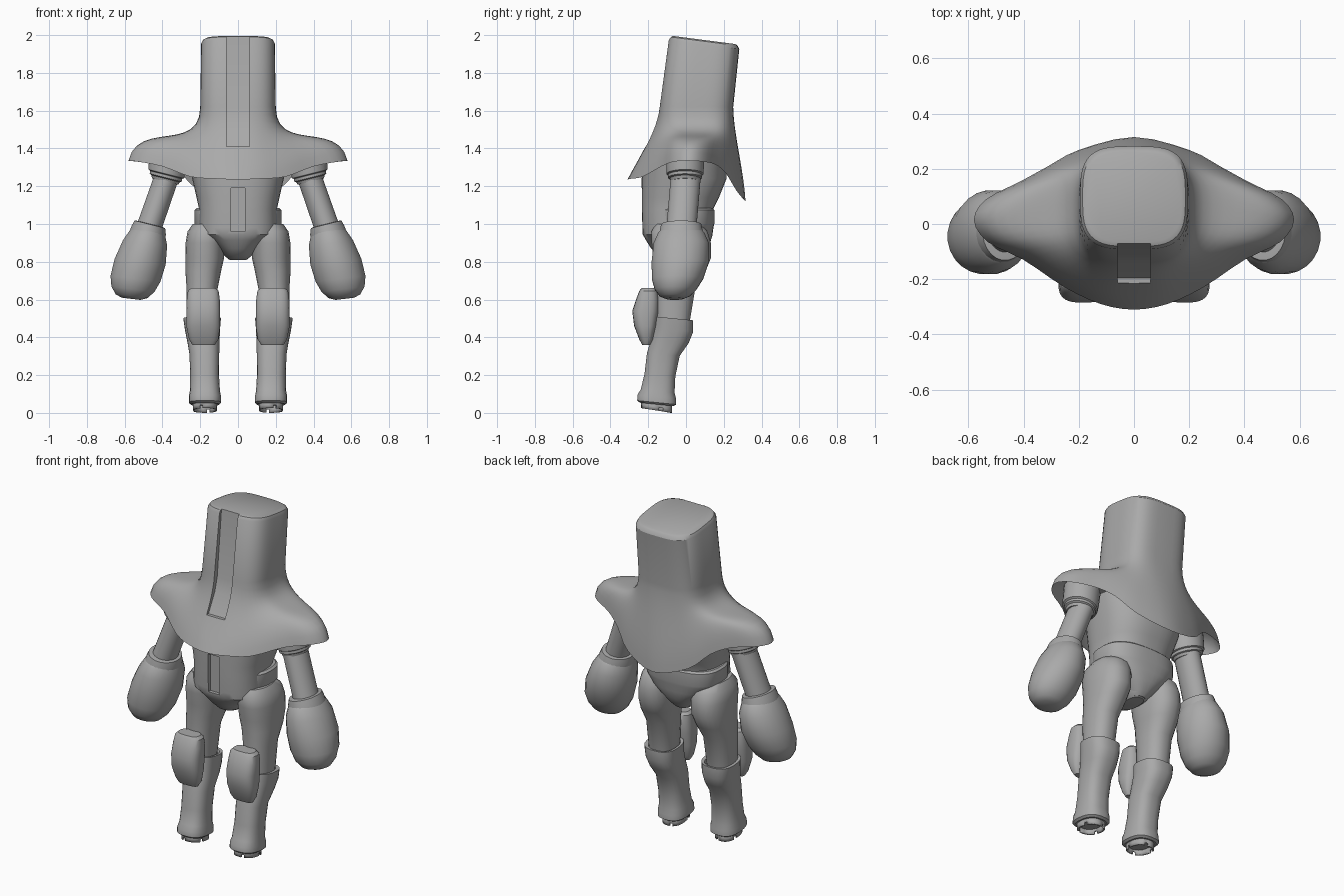
import bpy, bmesh, math
from mathutils import Vector

cube = bpy.data.objects.get("Cube")
if cube:
    bpy.data.objects.remove(cube)

grey = bpy.data.materials.new("plain_grey")
grey.use_nodes = True
grey.diffuse_color = (0.4, 0.4, 0.4, 1)
grey.node_tree.nodes["Principled BSDF"].inputs["Base Color"].default_value = grey.diffuse_color


def finish(name, bm, angle=32):
    bmesh.ops.recalc_face_normals(bm, faces=bm.faces)
    mesh = bpy.data.meshes.new(name)
    bm.to_mesh(mesh)
    bm.free()
    mesh.materials.append(grey)
    obj = bpy.data.objects.new(name, mesh)
    bpy.context.collection.objects.link(obj)
    smooth(obj, angle)
    return obj


def select(obj):
    bpy.ops.object.select_all(action='DESELECT')
    obj.select_set(True)
    bpy.context.view_layer.objects.active = obj


def smooth(obj, angle=32):
    select(obj)
    bpy.ops.object.shade_smooth_by_angle(angle=math.radians(angle))


def skin(bm, rings, cap_start=True, cap_end=True):
    """Bridge closed rings of points, each with the same point count."""
    rows = [[bm.verts.new(p) for p in ring] for ring in rings]
    for low, high in zip(rows, rows[1:]):
        for i in range(len(low)):
            j = (i + 1) % len(low)
            bm.faces.new((low[i], low[j], high[j], high[i]))
    if cap_start:
        bm.faces.new(rows[0])
    if cap_end:
        bm.faces.new(rows[-1])
    return rows


def squircle(angle, power):
    c, s = math.cos(angle), math.sin(angle)
    return (math.copysign(abs(c) ** (2 / power), c), math.copysign(abs(s) ** (2 / power), s))


def section(x, y, z, rx, ry, side=1, power=2, count=24, tilt=(0, 0)):
    points = []
    for i in range(count):
        c, s = squircle(math.tau * (i + 0.5) / count, power)
        points.append(((x + rx * c) * side, y + ry * s, z + tilt[0] * rx * c + tilt[1] * ry * s))
    return points


def loft(name, rings, angle=32, **options):
    bm = bmesh.new()
    skin(bm, [section(*ring, **options) for ring in rings])
    return finish(name, bm, angle)


def carve(obj, profile, half_width):
    """Cut a groove: a y-z profile extruded across x."""
    bm = bmesh.new()
    skin(bm, [[(x, y, z) for y, z in profile] for x in (-half_width, half_width)])
    cutter = finish("groove_cutter", bm)
    cutter.hide_render = True
    mod = obj.modifiers.new("groove", 'BOOLEAN')
    mod.operation, mod.solver, mod.object = 'DIFFERENCE', 'EXACT', cutter
    select(obj)
    bpy.ops.object.modifier_move_to_index(modifier="groove", index=0)
    bpy.ops.object.modifier_apply(modifier="groove")
    bpy.data.objects.remove(cutter)
    smooth(obj)


# Hood with flared cape: the brim edge runs from front to back, then mirrors
half = [Vector(p) for p in (
    (0, -.31, 1.235), (.12, -.29, 1.24), (.25, -.23, 1.25), (.4, -.13, 1.305), (.53, -.065, 1.33),
    (.58, .015, 1.335), (.535, .09, 1.33), (.41, .155, 1.315), (.31, .21, 1.27), (.2, .268, 1.175),
    (0, .315, 1.12))]
keys = half + [Vector((-p.x, p.y, p.z)) for p in half[-2:0:-1]]
brim = []
for i in range(len(keys)):
    a, b, c, d = (keys[(i + k) % len(keys)] for k in (-1, 0, 1, 2))
    for t in (0, 1 / 3, 2 / 3):
        brim.append(b + t * (c - a) / 2 + t * t * (a - 2.5 * b + 2 * c - d / 2)
                    + t ** 3 * (1.5 * (b - c) + (d - a) / 2))


def hood_ring(y, z, rx, ry, slope=0):
    ring = []
    for p in brim:
        c, s = squircle(math.atan2(p.y / .31, p.x / .58), 3.4)
        ring.append(Vector((rx * c, y + ry * s, z + slope * ry * s)))
    return ring


collar = hood_ring(.055, 1.62, .2, .195)


def cape_ring(t, drop=0):
    ring = []
    for start, end in zip(collar, brim):
        side = (abs(end.x) / .58) ** 1.3
        back = max(end.y, 0) / .315 * (1 - side)
        p1 = start.lerp(end, .1 * (1 - side) * (1 - back))
        p1.z = start.z - .13 - .12 * side
        p2 = start.lerp(end, .6 + .27 * side + .25 * back)
        p2.z = end.z + .13 + .09 * side + .04 * back
        u = 1 - t
        point = u ** 3 * start + 3 * u * u * t * p1 + 3 * u * t * t * p2 + t ** 3 * end
        point.z -= drop
        ring.append(point)
    return ring


rings = [hood_ring(.097, 1.974, .172, .164, -.13), hood_ring(.096, 1.967, .186, .177, -.13),
         hood_ring(.095, 1.95, .195, .187, -.13)]
rings += [cape_ring(i / 12) for i in range(13)]
rings += [cape_ring(.95, .015), cape_ring(.85, .025), cape_ring(.7, .03), cape_ring(.55, .03)]
bm = bmesh.new()
rows = skin(bm, rings, cap_end=False)
hub = bm.verts.new((0, 0, 1.42))
for a, b in zip(rows[-1], rows[-1][1:] + rows[-1][:1]):
    bm.faces.new((a, b, hub))
hood = finish("hood_and_cape", bm)
carve(hood, [(-.06, 2.1), (-.112, 1.6), (-.135, 1.52), (-.195, 1.41), (-.4, 1.41), (-.4, 2.1)], .06)

# Torso, tapering down to the crotch
torso = loft("torso", [
    (0, -.01, 1.38, .27, .22), (0, -.01, 1.24, .243, .225), (0, -.03, 1.14, .22, .205),
    (0, -.045, 1.08, .207, .19), (0, -.045, .98, .212, .187), (0, -.05, .945, .205, .18),
    (0, -.045, .915, .155, .168), (0, -.04, .87, .1, .145), (0, -.03, .83, .07, .115),
    (0, -.02, .81, .045, .08)], power=2.5, count=40)
carve(torso, [(-.21, .96), (-.21, 1.19), (-.4, 1.19), (-.4, .96)], .036)

# Hip shell around the sides and back of the waist
loft("hip_shell", [
    (0, -.01, 1.085, .218, .15), (0, -.01, 1.075, .23, .16), (0, -.01, 1.0, .23, .16),
    (0, -.01, .985, .222, .156), (0, -.005, .94, .19, .145), (0, 0, .89, .125, .125),
    (0, 0, .84, .07, .095), (0, 0, .815, .045, .07)], power=2.6, count=40)

for side, label in ((1, "left"), (-1, "right")):
    # Shoulder cup with a stepped rim
    loft(label + "_shoulder_cup", [
        (.365, -.005, 1.38, .1, .1), (.375, -.005, 1.3, .098, .1), (.38, -.005, 1.265, .095, .098),
        (.38, -.005, 1.26, .085, .09), (.383, -.005, 1.245, .085, .09),
        (.383, -.005, 1.24, .076, .08), (.386, -.005, 1.225, .07, .076)],
        side=side, tilt=(.25, 0))
    # Upper arm
    loft(label + "_upper_arm", [
        (.36, .003, 1.3, .062, .08), (.475, -.025, .97, .064, .08)], side=side, tilt=(.3, 0))
    # Mitten hand with a cuff
    loft(label + "_hand_cuff", [
        (.48, -.025, .94, .094, .118), (.473, -.025, .965, .092, .114),
        (.467, -.025, .998, .082, .107), (.467, -.025, 1.0, .07, .09)],
        side=side, tilt=(.25, 0))
    loft(label + "_hand", [
        (.473, -.025, .985, .076, .095), (.48, -.025, .955, .094, .122),
        (.492, -.025, .9, .118, .147), (.518, -.03, .8, .136, .153),
        (.543, -.045, .71, .133, .137), (.556, -.055, .655, .115, .112),
        (.563, -.06, .618, .085, .08), (.566, -.06, .604, .05, .045)],
        side=side, tilt=(.12, 0), angle=50)
    # Thigh
    loft(label + "_thigh", [
        (.15, -.04, 1.0, .09, .12), (.165, -.035, .96, .103, .15), (.174, -.025, .9, .104, .158),
        (.176, -.02, .82, .103, .153), (.184, -.03, .75, .095, .135),
        (.19, -.058, .66, .083, .108), (.193, -.07, .48, .077, .09)],
        side=side, power=2.3, angle=50)
    # Boot with a flared cuff
    loft(label + "_boot", [
        (.185, -.06, .47, .07, .07), (.187, -.062, .497, .08, .086), (.19, -.062, .5, .1, .1),
        (.188, -.066, .44, .093, .105), (.183, -.085, .38, .086, .1),
        (.178, -.12, .31, .079, .087), (.177, -.138, .2, .077, .082),
        (.175, -.15, .115, .08, .09), (.175, -.155, .085, .086, .103),
        (.175, -.155, .055, .086, .104), (.175, -.155, .045, .074, .09)],
        side=side, power=2.6, tilt=(0, -.1))
    # Knee guard
    loft(label + "_knee_guard", [
        (.184, -.198, .66, .066, .038), (.184, -.198, .645, .082, .05), (.184, -.203, .6, .088, .062),
        (.184, -.213, .54, .09, .072), (.184, -.215, .46, .09, .06), (.182, -.21, .39, .078, .038),
        (.182, -.21, .36, .06, .022)], side=side, power=2.9)
    # Notched, hollow ankle socket
    bm = bmesh.new()
    skin(bm, [section(.175, -.157, z, .065, .083, side, 2.4, 24, (0, -.15))
              for z in (.07, .03, .013)], False, False)
    bm.faces.index_update()
    gaps = [f for f in bm.faces if f.index >= 24 and f.index % 6 == 0]
    bmesh.ops.delete(bm, geom=gaps, context='FACES')
    socket = finish(label + "_ankle_socket", bm)
    wall = socket.modifiers.new("wall", 'SOLIDIFY')
    wall.thickness = .01
